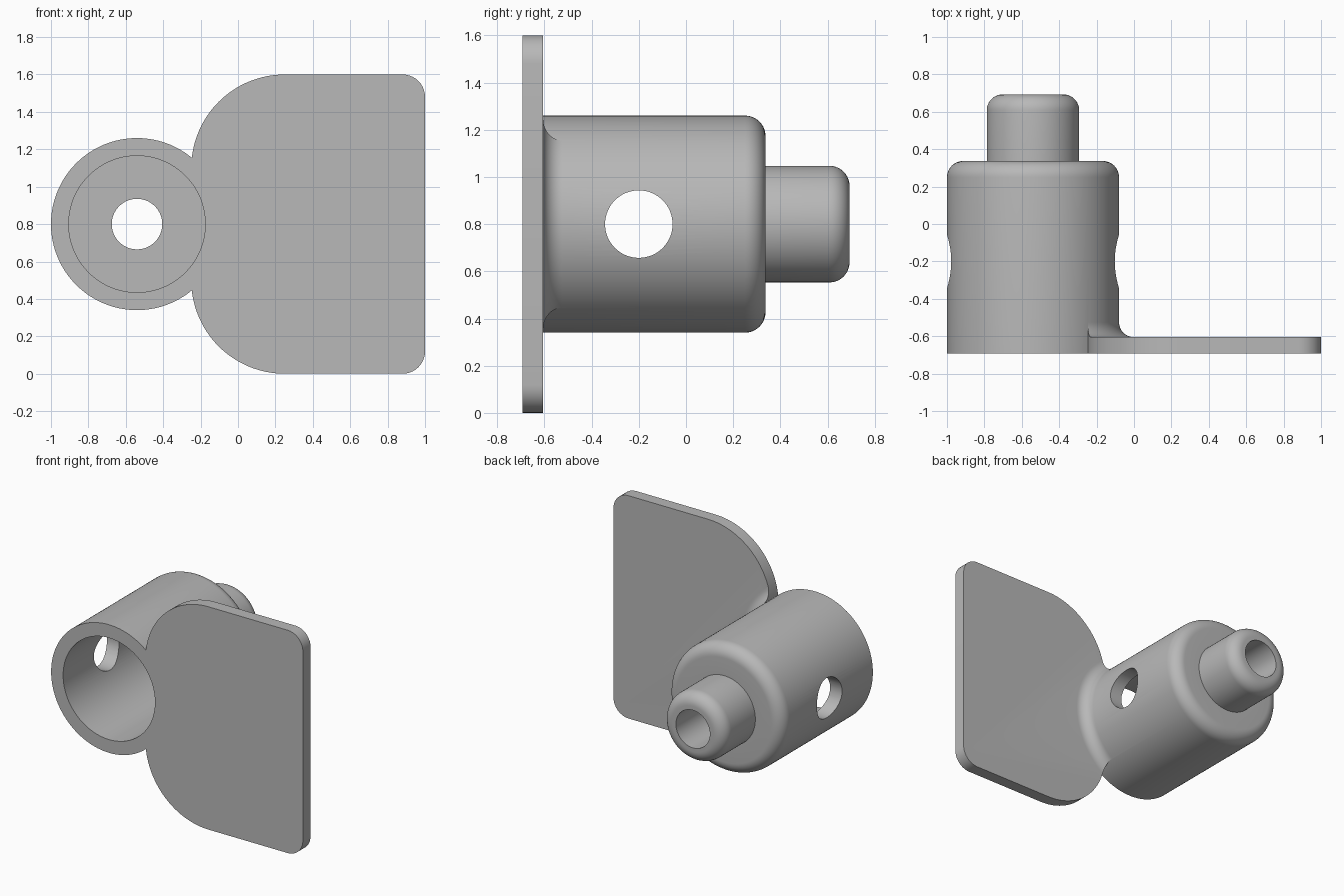
import bpy
import math
from math import sin, cos, pi, radians
from mathutils import Matrix

old = bpy.data.objects.get("Cube")
if old:
    bpy.data.objects.remove(old, do_unlink=True)

AXIS_X, AXIS_Z = -0.54, 0.80
FRONT, PLATE_BACK = -0.692, -0.605

grey = bpy.data.materials.new("plain grey")
grey.use_nodes = True
colour = (0.48, 0.48, 0.48, 1)
grey.diffuse_color = colour
grey.node_tree.nodes["Principled BSDF"].inputs["Base Color"].default_value = colour


def make(name, verts, faces):
    mesh = bpy.data.meshes.new(name)
    mesh.from_pydata(verts, [], faces)
    obj = bpy.data.objects.new(name, mesh)
    bpy.context.collection.objects.link(obj)
    mesh.materials.append(grey)
    return obj


def arc(cx, cy, r, start, end, steps=10):
    angles = [radians(start + (end - start) * i / steps) for i in range(steps + 1)]
    return [(cx + r * cos(a), cy + r * sin(a)) for a in angles]


def turned(name, profile, sides=128):
    """Solid of revolution about the tube axis, from (radius, y) rings."""
    verts = [(AXIS_X + r * cos(2 * pi * k / sides), y, AXIS_Z + r * sin(2 * pi * k / sides))
             for r, y in profile for k in range(sides)]
    faces = [list(range(sides))]
    for i in range(len(profile) - 1):
        a, b = i * sides, (i + 1) * sides
        for k in range(sides):
            n = (k + 1) % sides
            faces.append((a + k, b + k, b + n, a + n))
    faces.append(list(range(len(verts) - sides, len(verts)))[::-1])
    return make(name, verts, faces)


def slab(name, outline, y0, y1):
    """Extrude an (x, z) outline along y."""
    n = len(outline)
    verts = [(x, y, z) for y in (y0, y1) for x, z in outline]
    faces = [list(range(n)), list(range(n, 2 * n))[::-1]]
    faces += [(i, n + i, n + (i + 1) % n, (i + 1) % n) for i in range(n)]
    return make(name, verts, faces)


def combine(target, tool, operation):
    mod = target.modifiers.new(operation.title(), "BOOLEAN")
    mod.operation, mod.solver, mod.object = operation, "EXACT", tool
    bpy.context.view_layer.objects.active = target
    bpy.ops.object.modifier_apply(modifier=mod.name)
    bpy.data.objects.remove(tool, do_unlink=True)


# Tube with rounded shoulder and smaller rounded spigot
body = turned("tube_bracket",
              [(0.46, FRONT)] + arc(0.373, 0.25, 0.087, 0, 90)
              + [(0.247, 0.337)] + arc(0.162, 0.608, 0.085, 0, 90))

# Flange plate: large arcs beside the tube, small corners outside
outline = (arc(0.25, 0.5, 0.5, 180, 270, 32) + arc(0.88, 0.12, 0.12, 270, 360)
           + arc(0.88, 1.48, 0.12, 0, 90) + arc(0.25, 1.1, 0.5, 90, 180, 32))
plate = slab("flange_plate", outline, FRONT, PLATE_BACK)

# Concave fillet between plate and tube, trimmed to the plate outline
fillet = turned("fillet", [(0.54, -0.65)] + arc(0.54, -0.525, 0.08, 270, 180)
                + [(0.455, -0.52)])
combine(fillet, slab("fillet_trim", outline, -0.8, 0), "INTERSECT")
combine(body, plate, "UNION")
combine(body, fillet, "UNION")

# Stepped bore along the tube
combine(body, turned("bore", [(0.365, -0.8), (0.365, 0.24), (0.135, 0.24), (0.135, 0.8)]),
        "DIFFERENCE")

# Cross hole through both walls
bpy.ops.mesh.primitive_cylinder_add(vertices=64, radius=0.143, depth=1.4,
                                    location=(AXIS_X, -0.2, AXIS_Z),
                                    rotation=(0, pi / 2, 0))
cross = bpy.context.object
cross.data.materials.append(grey)
combine(body, cross, "DIFFERENCE")

# Smooth curved faces, keep the machined edges crisp
bpy.ops.object.select_all(action="DESELECT")
body.select_set(True)
bpy.context.view_layer.objects.active = body
bpy.ops.object.shade_smooth_by_angle(angle=radians(25))
